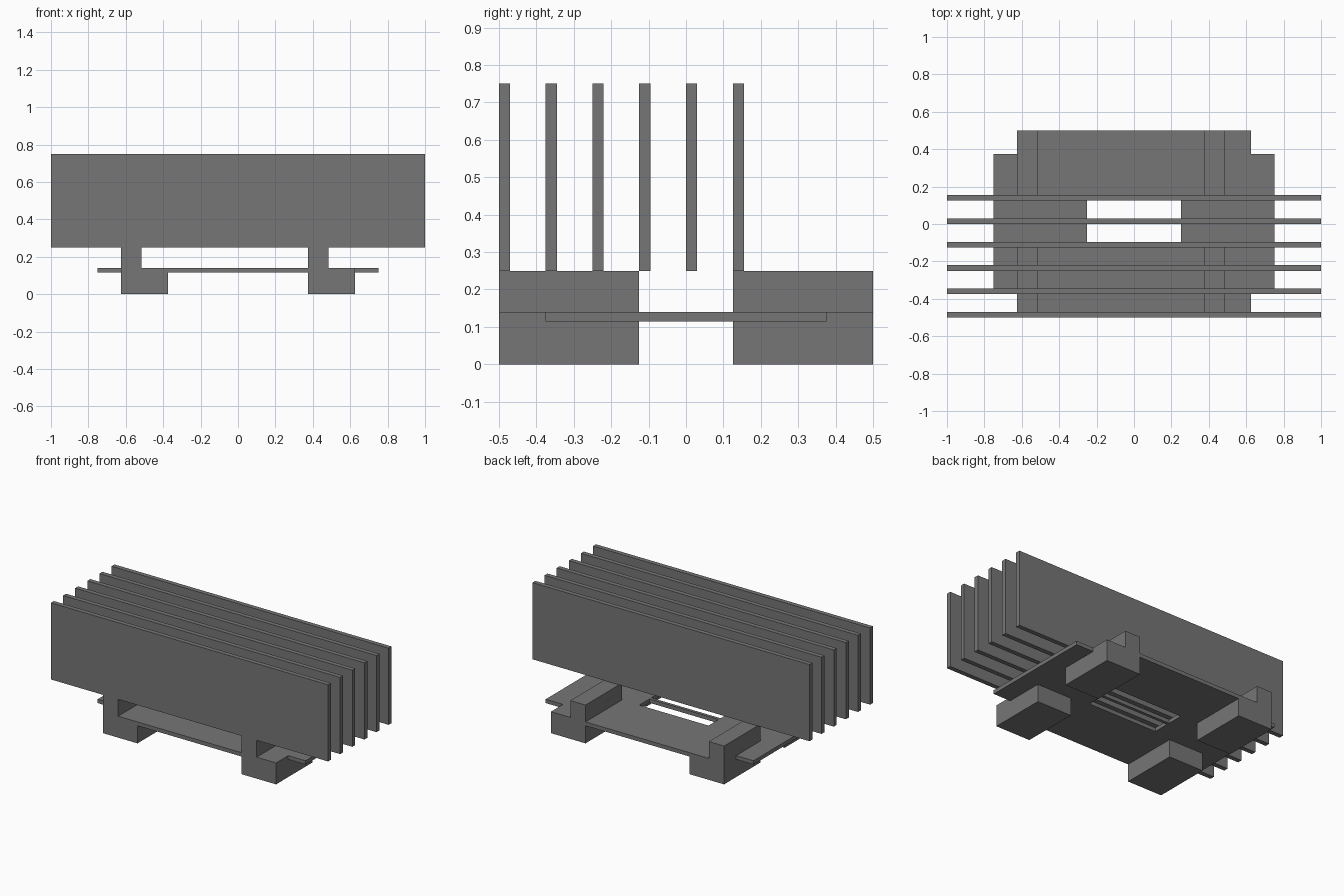
import bpy
import bmesh

cube = bpy.data.objects.get("Cube")
if cube:
    bpy.data.objects.remove(cube, do_unlink=True)

grey = bpy.data.materials.new("mid_grey")
grey.use_nodes = True
colour = (0.18, 0.18, 0.18, 1)
grey.diffuse_color = colour
grey.node_tree.nodes["Principled BSDF"].inputs["Base Color"].default_value = colour


def prism(name, outline, to_3d, shift):
    """Extrude a flat outline, placed by to_3d, along the vector shift."""
    bm = bmesh.new()
    face = bm.faces.new([bm.verts.new(to_3d(a, b)) for a, b in outline])
    new = bmesh.ops.extrude_face_region(bm, geom=[face])["geom"]
    verts = [v for v in new if isinstance(v, bmesh.types.BMVert)]
    bmesh.ops.translate(bm, verts=verts, vec=shift)
    bmesh.ops.recalc_face_normals(bm, faces=bm.faces)
    mesh = bpy.data.meshes.new(name)
    bm.to_mesh(mesh)
    bm.free()
    mesh.materials.append(grey)
    obj = bpy.data.objects.new(name, mesh)
    bpy.context.collection.objects.link(obj)
    return obj


def box(name, x0, x1, y0, y1, z0, z1):
    outline = [(x0, y0), (x1, y0), (x1, y1), (x0, y1)]
    return prism(name, outline, lambda x, y: (x, y, z0), (0, 0, z1 - z0))


# Row of upright fins
for i in range(6):
    y = -0.5 + i * 0.125
    box(f"fin_{i + 1}", -1, 1, y, y + 0.03, 0.25, 0.75)

# Four feet, each a wide block with a narrow post on top
for side, x in (("right", -0.625), ("left", 0.375)):
    profile = [(x, 0), (x + 0.25, 0), (x + 0.25, 0.13),
               (x + 0.11, 0.13), (x + 0.11, 0.25), (x, 0.25)]
    for end, y in (("front", -0.5), ("back", 0.125)):
        prism(f"{end}_{side}_foot", profile,
              lambda a, b: (a, y, b), (0, 0.375, 0))

# Base plate with stepped corners and a central opening
bottom, top = 0.115, 0.14
quarter = [(0.625, 0.5), (0.625, 0.375), (0.75, 0.375)]
right_edge = quarter + [(x, -y) for x, y in reversed(quarter)]
outline = right_edge + [(-x, y) for x, y in reversed(right_edge)]
plate = prism("base_plate", outline, lambda x, y: (x, y, bottom),
              (0, 0, top - bottom))
cutter = box("opening_cutter", -0.25, 0.25, -0.105, 0.125, 0, 0.2)
cutter.hide_render = True
cutter.hide_viewport = True
cut = plate.modifiers.new("opening", "BOOLEAN")
cut.operation = "DIFFERENCE"
cut.solver = "EXACT"
cut.object = cutter

# Thin bar across the opening
box("cross_bar", -0.25, 0.25, 0, 0.02, bottom, top)
